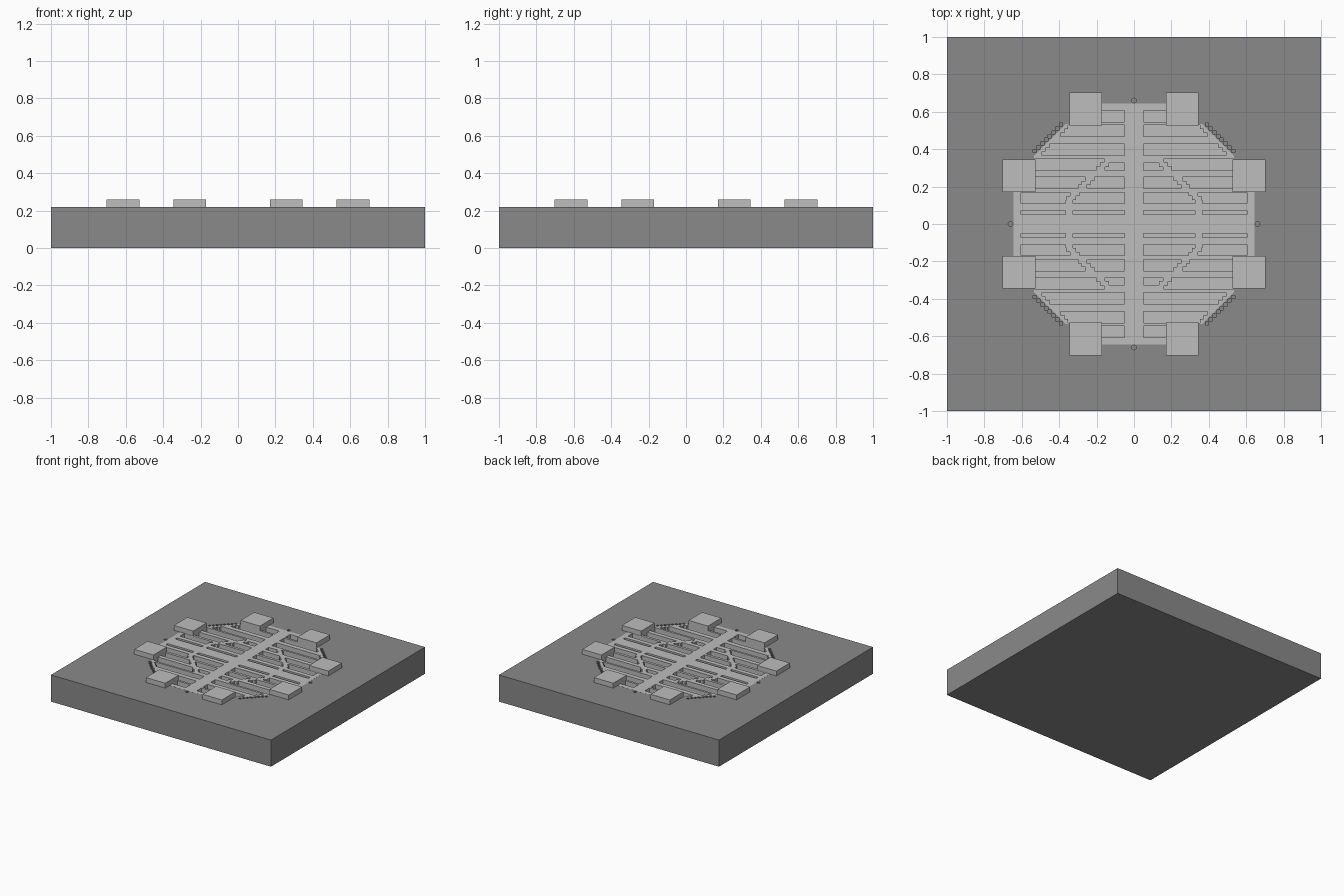
import bpy, bmesh, math

if "Cube" in bpy.data.objects:
    bpy.data.objects.remove(bpy.data.objects["Cube"])

TOP, PAD_TOP, FLOOR = 0.219, 0.259, 0.178
STEP = 0.02


def material(name, v):
    m = bpy.data.materials.new(name)
    m.diffuse_color = (v, v, v, 1)
    m.use_nodes = True
    m.node_tree.nodes["Principled BSDF"].inputs["Base Color"].default_value = m.diffuse_color
    return m


light = material("light grey metal", 0.51)
dark = material("dark grey silicon", 0.255)


def prisms(name, outlines, z0, z1, mat):
    """One object made of extruded flat outlines."""
    bm = bmesh.new()
    for pts in outlines:
        f = bm.faces.new([bm.verts.new((x, y, z0)) for x, y in pts])
        ext = bmesh.ops.extrude_face_region(bm, geom=[f])["geom"]
        for v in ext:
            if isinstance(v, bmesh.types.BMVert):
                v.co.z = z1
    bmesh.ops.recalc_face_normals(bm, faces=bm.faces)
    me = bpy.data.meshes.new(name)
    bm.to_mesh(me)
    bm.free()
    me.materials.append(mat)
    ob = bpy.data.objects.new(name, me)
    bpy.context.collection.objects.link(ob)
    return ob


def rect(x0, x1, y0, y1):
    return [(x0, y0), (x1, y0), (x1, y1), (x0, y1)]


def mirror4(outlines):
    return [[(x * sx, y * sy) for x, y in o]
            for o in outlines for sx in (1, -1) for sy in (1, -1)]


def stepped(y0, y1, left, right):
    """Slot outline whose ends follow left(y), right(y) in square steps."""
    n = max(1, round((y1 - y0) / STEP))
    h = (y1 - y0) / n
    sides = []
    for fn in (left, right):
        pts = []
        for i in range(n):
            x = fn(y0 + (i + 0.5) * h)
            if pts and abs(pts[-1][0] - x) < 1e-6:
                pts.pop()
            else:
                pts.append((x, y0 + i * h))
            pts.append((x, y0 + (i + 1) * h))
        sides.append(pts)
    return sides[1] + sides[0][::-1]


def cut(ob, cutter):
    mod = ob.modifiers.new("cut", 'BOOLEAN')
    mod.operation = 'DIFFERENCE'
    mod.solver = 'EXACT'
    mod.object = cutter
    cutter.hide_render = True
    cutter.hide_set(True)


# Device layer outline, one quarter then turned round
quarter = [(0.645, 0.18), (0.535, 0.18), (0.535, 0.365),
           (0.365, 0.535), (0.18, 0.535), (0.18, 0.645)]
outline = []
for k in range(4):
    c, s = round(math.cos(k * math.pi / 2)), round(math.sin(k * math.pi / 2))
    outline += [(x * c - y * s, x * s + y * c) for x, y in quarter]

# Base block with a pocket and small edge holes
base = prisms("base_block", [rect(-1, 1, -1, 1)], 0, TOP, dark)
pocket = prisms("pocket_cutter", [outline], 0.16, 0.3, dark)
cut(base, pocket)
r = 0.009
cells = []
for i in range(8):
    x, y = 0.39 + i * STEP, 0.53 - i * STEP
    cells.append(rect(x - r, x + r, y - r, y + r))
holes = mirror4(cells)
for cx, cy in ((0.66, 0), (-0.66, 0), (0, 0.66), (0, -0.66)):
    holes.append([(cx + 0.013 * math.cos(a * math.pi / 4),
                   cy + 0.013 * math.sin(a * math.pi / 4)) for a in range(8)])
cut(base, prisms("edge_hole_cutter", holes, FLOOR, 0.3, dark))

# Device layer with slots either side of the spine and diagonal beams
spine = lambda y: 0.05
rim = lambda y: 0.87 - y
beam_in = lambda y: min(0.325, 0.45 - y)
beam_out = lambda y: min(0.365, 0.50 - y)
pad_edge = lambda y: 0.528
side = lambda y: 0.605
slots = [
    rect(0.05, 0.17, 0.545, 0.607),
    stepped(0.467, 0.528, spine, rim),
    stepped(0.367, 0.427, spine, rim),
    stepped(0.285, 0.327, spine, beam_in),
    stepped(0.285, 0.35, beam_out, pad_edge),
    stepped(0.19, 0.25, spine, beam_in),
    stepped(0.19, 0.25, beam_out, pad_edge),
    stepped(0.11, 0.168, spine, beam_in),
    stepped(0.11, 0.168, beam_out, side),
    rect(0.05, 0.325, 0.05, 0.073),
    rect(0.365, 0.605, 0.05, 0.073),
]
layer = prisms("device_layer", [outline], 0.16, TOP + 0.0005, light)
cut(layer, prisms("slot_cutter", mirror4(slots), FLOOR, 0.3, light))

# Raised contact pads
pads = mirror4([rect(0.527, 0.702, 0.17, 0.345),
                rect(0.17, 0.345, 0.527, 0.702)])
prisms("contact_pads", pads, TOP - 0.004, PAD_TOP, light)
